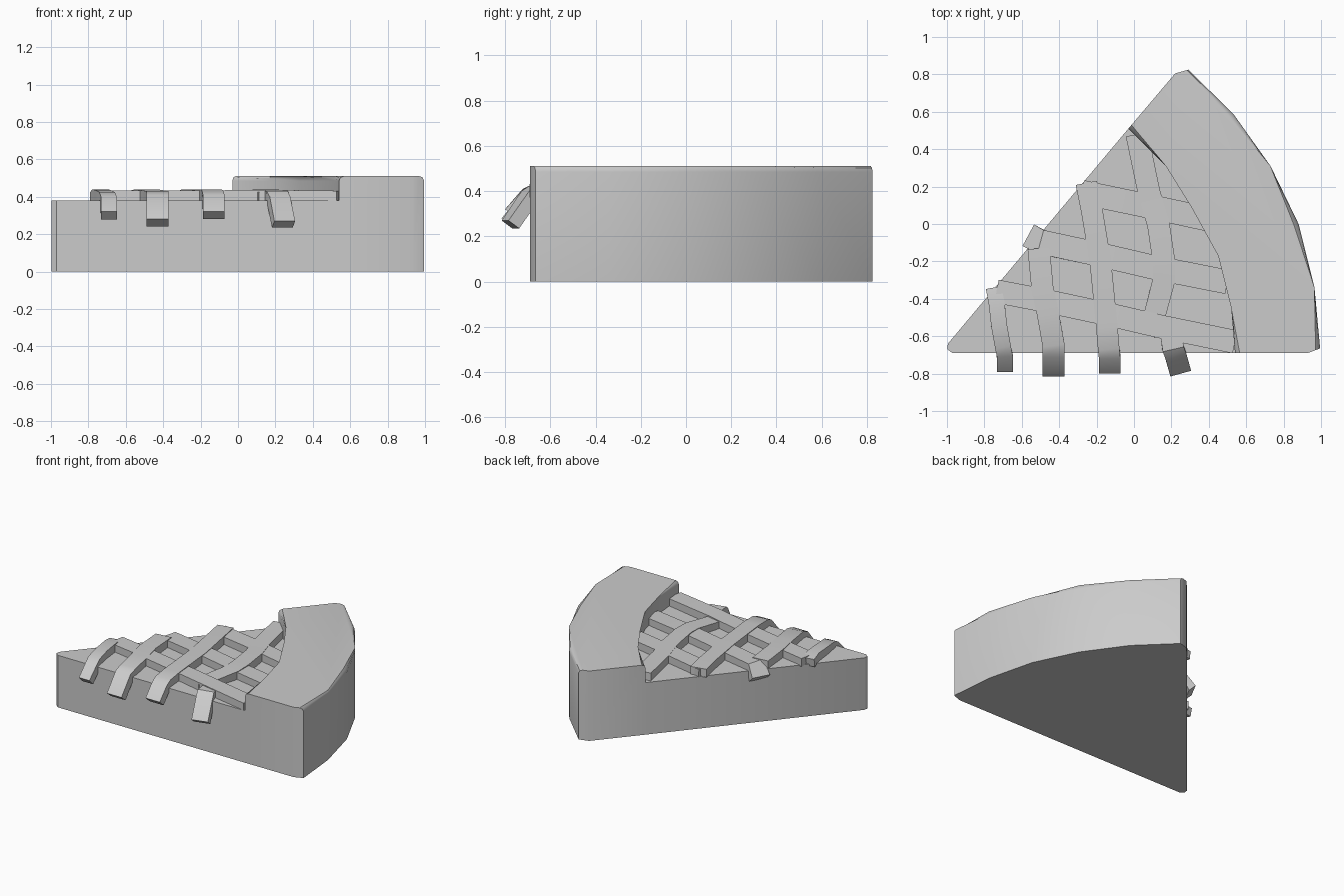
import bpy, bmesh
from mathutils import Vector

if "Cube" in bpy.data.objects:
    bpy.data.objects.remove(bpy.data.objects["Cube"])


def finish(bm, name, angle=0.6):
    bmesh.ops.recalc_face_normals(bm, faces=bm.faces)
    me = bpy.data.meshes.new(name)
    bm.to_mesh(me)
    bm.free()
    ob = bpy.data.objects.new(name, me)
    bpy.context.collection.objects.link(ob)
    bpy.ops.object.select_all(action='DESELECT')
    ob.select_set(True)
    bpy.context.view_layer.objects.active = ob
    if angle:
        bpy.ops.object.shade_smooth_by_angle(angle=angle)
    return ob


def prism(name, outline, height, rounded=(), radius=0.025):
    """Extrude an outline from the ground; bevel the listed top edges."""
    bm = bmesh.new()
    low = [bm.verts.new((x, y, 0)) for x, y in outline]
    top = [bm.verts.new((x, y, height)) for x, y in outline]
    n = len(outline)
    bm.faces.new(low[::-1])
    bm.faces.new(top)
    for i in range(n):
        j = (i + 1) % n
        bm.faces.new((low[i], low[j], top[j], top[i]))
    edges = [bm.edges.get((top[i], top[(i + 1) % n])) for i in rounded]
    if edges:
        bmesh.ops.bevel(bm, geom=edges, offset=radius, segments=2,
                        profile=0.5, affect='EDGES')
    return finish(bm, name)


def strip(name, path, width, thick=0.06):
    """Flat pastry band swept along its top centre line."""
    pts = [Vector(p) for p in path]
    bm = bmesh.new()
    rings = []
    for i, p in enumerate(pts):
        t = (pts[min(i + 1, len(pts) - 1)] - pts[max(i - 1, 0)]).normalized()
        side = t.cross(Vector((0, 0, 1))).normalized()
        up = side.cross(t)
        a, b = side * width / 2, up * thick
        rings.append([bm.verts.new(q) for q in (p - a, p + a, p + a - b, p - a - b)])
    for r, s in zip(rings, rings[1:]):
        for k in range(4):
            m = (k + 1) % 4
            bm.faces.new((r[k], r[m], s[m], s[k]))
    bm.faces.new(rings[0][::-1])
    bm.faces.new(rings[-1])
    return finish(bm, name)


# filling wedge and raised crust, sharing the inner arc
inner = [(0.54, -0.69), (0.52, -0.45), (0.45, -0.17), (0.33, 0.10),
         (0.17, 0.31), (-0.03, 0.51)]
outer = [(0.29, 0.825), (0.53, 0.59), (0.73, 0.31), (0.88, 0.0),
         (0.965, -0.34), (0.995, -0.665)]
prism("filling", [(-0.97, -0.69)] + inner + [(-0.995, -0.64), (-0.998, -0.67)], 0.38)
prism("crust", inner + [(0.22, 0.805)] + outer + [(0.93, -0.69)], 0.51,
      rounded=list(range(5)) + list(range(7, 12)))

# lengthwise lattice strips, drooping over the front cut
H = 0.44
lengthwise = [
    (0.085, [(-0.75, -0.34, 0.425), (-0.735, -0.42, 0.44), (-0.72, -0.55, 0.435),
             (-0.70, -0.66, 0.425), (-0.69, -0.71, 0.40), (-0.69, -0.79, 0.32)]),
    (0.118, [(-0.51, -0.13, 0.435), (-0.49, -0.34, H), (-0.46, -0.48, 0.435),
             (-0.43, -0.65, 0.43), (-0.43, -0.71, 0.41), (-0.43, -0.815, 0.28)]),
    (0.115, [(-0.255, 0.22, 0.437), (-0.225, 0.07, H), (-0.18, -0.2, 0.437),
             (-0.145, -0.55, H), (-0.135, -0.67, 0.432), (-0.13, -0.72, 0.41),
             (-0.13, -0.80, 0.32)]),
    (0.12, [(0.015, 0.48, 0.437), (0.08, 0.17, 0.437), (0.13, 0.0, 0.437),
            (0.16, -0.2, H), (0.16, -0.3, 0.437), (0.11, -0.49, 0.428),
            (0.16, -0.58, 0.425)]),
]
for i, (w, path) in enumerate(lengthwise):
    strip(f"lengthwise_strip_{i + 1}", path, w)
strip("drooping_end", [(0.20, -0.60, 0.43), (0.21, -0.67, 0.43),
                       (0.225, -0.71, 0.40), (0.25, -0.80, 0.27)], 0.115)

# crosswise lattice strips running into the crust
crosswise = [
    (0.13, [(-0.28, 0.17, 0.432), (0.08, 0.095, 0.436), (0.40, 0.025, 0.432)]),
    (0.13, [(-0.565, -0.06, 0.35), (-0.50, -0.095, 0.43), (-0.20, -0.16, 0.434),
            (0.12, -0.235, 0.434), (0.50, -0.31, 0.43)]),
    (0.125, [(-0.735, -0.36, 0.432), (-0.50, -0.405, 0.434), (-0.15, -0.48, 0.434),
             (0.15, -0.55, 0.437), (0.54, -0.63, 0.432)]),
]
for i, (w, path) in enumerate(crosswise):
    strip(f"crosswise_strip_{i + 1}", path, w)
